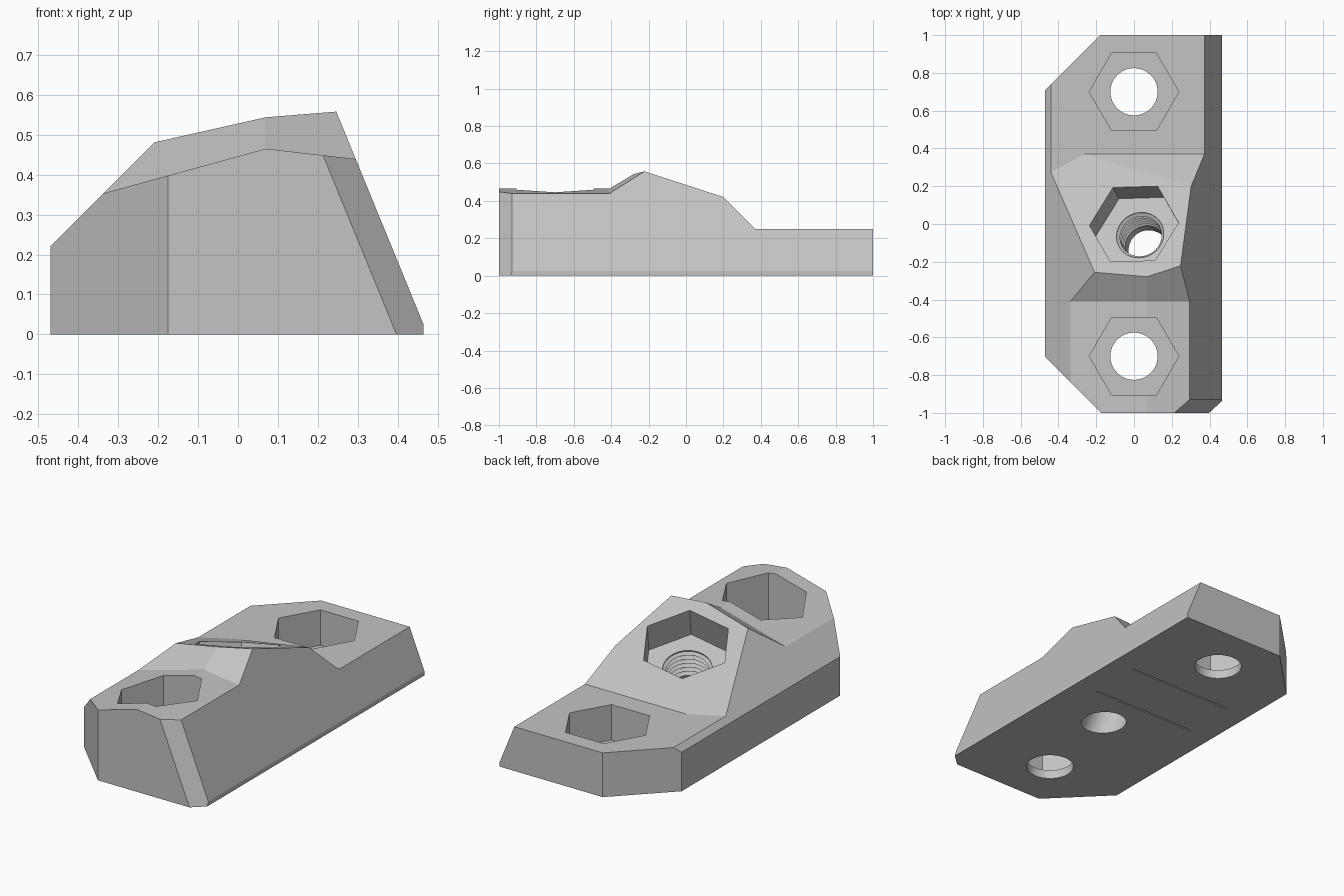
import bpy
import bmesh
import math
from mathutils import Matrix, Vector

if "Cube" in bpy.data.objects:
    bpy.data.objects.remove(bpy.data.objects["Cube"], do_unlink=True)

grey = bpy.data.materials.new("plain grey")
grey.use_nodes = True
COLOUR = (0.55, 0.55, 0.55, 1)
grey.diffuse_color = COLOUR
grey.node_tree.nodes["Principled BSDF"].inputs["Base Color"].default_value = COLOUR


def finish(name, bm):
    bmesh.ops.recalc_face_normals(bm, faces=bm.faces)
    mesh = bpy.data.meshes.new(name)
    bm.to_mesh(mesh)
    bm.free()
    mesh.materials.append(grey)
    obj = bpy.data.objects.new(name, mesh)
    bpy.context.collection.objects.link(obj)
    return obj


def convex(name, low, high, planes):
    """Box trimmed to the side n . p <= d of every plane (n, d)."""
    low, high = Vector(low), Vector(high)
    bm = bmesh.new()
    bmesh.ops.create_cube(bm, size=1, matrix=Matrix.Translation((low + high) / 2)
                          @ Matrix.Diagonal((*(high - low), 1)))
    for n, d in planes:
        n = Vector(n)
        cut = bmesh.ops.bisect_plane(
            bm, geom=bm.verts[:] + bm.edges[:] + bm.faces[:],
            plane_co=n * d / n.length_squared, plane_no=n, clear_outer=True)
        edges = [e for e in cut["geom_cut"] if isinstance(e, bmesh.types.BMEdge)]
        if edges:
            bmesh.ops.edgeloop_fill(bm, edges=edges)
    return finish(name, bm)


def lathe(name, profile, sides, matrix):
    """Closed solid from rings of (radius, height)."""
    bm = bmesh.new()
    rings = [[bm.verts.new((r * math.cos(math.tau * i / sides),
                            r * math.sin(math.tau * i / sides), z))
              for i in range(sides)] for r, z in profile]
    for a, b in zip(rings, rings[1:]):
        for i in range(sides):
            j = (i + 1) % sides
            bm.faces.new((a[i], a[j], b[j], b[i]))
    bm.faces.new(rings[0])
    bm.faces.new(rings[-1])
    bm.transform(matrix)
    return finish(name, bm)


# Main block: plan corners, steep side, left bevel and front chamfer
body = convex("mounting_block", (-0.47, -1, 0), (0.465, 1, 0.8), [
    ((-1, 0, 1), 0.69),
    ((1, 0, 0.41), 0.475),
    ((-1, -1, 0), 1.175),
    ((-1, 1, 0), 1.18),
    ((1, -1.1, 0.41), 1.497),
])

BIG = ((-1.5, -1.5, 0.1), (1.5, 1.5, 1.5))
cutters = []

# Two roof slopes at the front, each rising into the hump
for slope, ridge in ((0.275, 0.446), (-0.114, 0.473)):
    cutters.append(convex("roof_cutter", *BIG, [
        ((slope, 0, -1), -ridge),
        ((slope, 0.6, -1), -ridge - 0.246),
    ]))

# Tilted seat face, then the low rear deck with its ramp
tilt = Vector((-0.195, 0.352, 1))
seat = Vector((0, 0, 0.432))
cutters.append(convex("seat_cutter", *BIG, [
    (-tilt, -tilt.dot(seat)), ((0, 0, -1), -0.25)]))
cutters.append(convex("deck_cutter", *BIG, [
    ((0, -1, -1), -0.62), ((0, 0, -1), -0.25)]))

# Upright bolt holes with hexagonal pockets
for y in (-0.7, 0.7):
    place = Matrix.Translation((0, y, 0))
    cutters.append(lathe("pocket_cutter", [(0.237, 0.05), (0.237, 1)], 6, place))
    cutters.append(lathe("bolt_cutter", [(0.125, -0.1), (0.125, 0.2)], 48, place))

# Tilted hexagonal pocket with a threaded bore
place = Matrix.Translation(seat) @ Vector((0, 0, 1)).rotation_difference(tilt).to_matrix().to_4x4()
cutters.append(lathe("tilted_pocket_cutter", [(0.24, -0.18), (0.24, 0.4)], 6, place))
thread = [(0.112, -0.7), (0.112, -0.36)]
for i in range(6):
    z = -0.35 + i * 0.03
    thread += [(0.112, z), (0.128, z + 0.012)]
thread.append((0.118, -0.1))
cutters.append(lathe("thread_cutter", thread, 40, place))

# Thin slits in the underside
for y in (0.08, 0.385):
    cutters.append(convex("slit_cutter", (-0.33, y - 0.004, -0.1),
                          (0.33, y + 0.004, 0.04), []))

# Carve everything, then drop the cutters
bpy.context.view_layer.objects.active = body
body.select_set(True)
for cutter in cutters:
    cutter.hide_render = True
    mod = body.modifiers.new("carve", "BOOLEAN")
    mod.operation = "DIFFERENCE"
    mod.solver = "EXACT"
    mod.object = cutter
    bpy.ops.object.modifier_apply(modifier=mod.name)
    bpy.data.objects.remove(cutter, do_unlink=True)

bpy.ops.object.select_all(action="DESELECT")
body.select_set(True)
bpy.ops.object.shade_smooth_by_angle(angle=math.radians(12))
